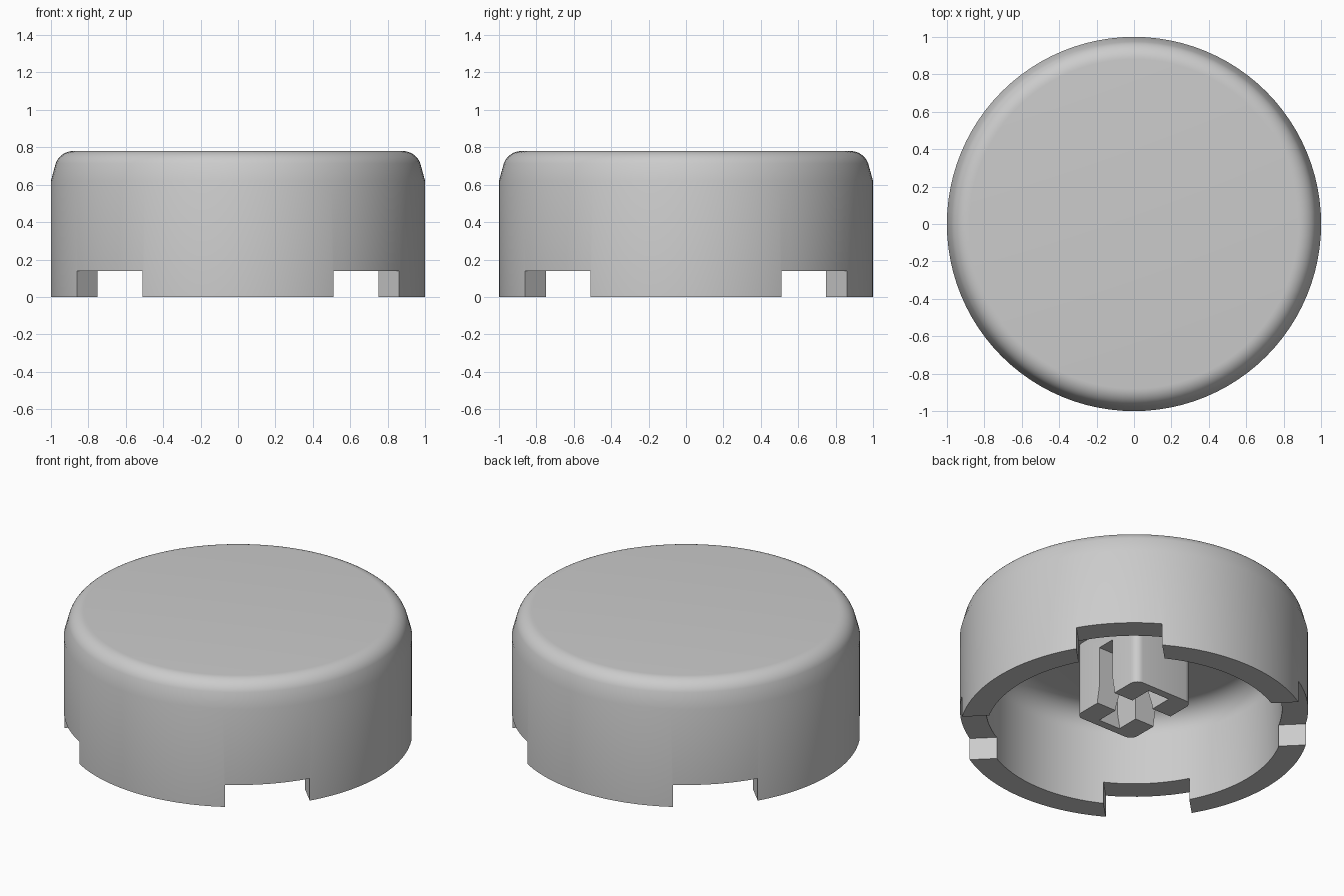
import bpy, bmesh, math
from mathutils import Matrix

old = bpy.data.objects.get("Cube")
if old:
    bpy.data.objects.remove(old)

grey = bpy.data.materials.new("light_grey")
grey.use_nodes = True
grey.diffuse_color = (0.6, 0.6, 0.6, 1)
grey.node_tree.nodes["Principled BSDF"].inputs["Base Color"].default_value = (0.6, 0.6, 0.6, 1)


def make(name, bm):
    bmesh.ops.recalc_face_normals(bm, faces=bm.faces)
    mesh = bpy.data.meshes.new(name)
    bm.to_mesh(mesh)
    bm.free()
    mesh.materials.append(grey)
    obj = bpy.data.objects.new(name, mesh)
    bpy.context.collection.objects.link(obj)
    return obj


def arc(cx, cz, r, start, end, steps=8):
    angles = [math.radians(start + (end - start) * i / steps) for i in range(steps + 1)]
    return [(cx + r * math.cos(a), cz + r * math.sin(a)) for a in angles]


def lathe(name, profile, steps=96):
    bm = bmesh.new()
    verts = [bm.verts.new((r, 0, z)) for r, z in profile]
    edges = [bm.edges.new(pair) for pair in zip(verts, verts[1:])]
    bmesh.ops.spin(bm, geom=verts + edges, axis=(0, 0, 1), cent=(0, 0, 0),
                   angle=math.tau, steps=steps)
    bmesh.ops.remove_doubles(bm, verts=bm.verts, dist=1e-4)
    return make(name, bm)


def box(name, size, centre, turn=0, round_corners=0):
    bm = bmesh.new()
    bmesh.ops.create_cube(bm, size=1, matrix=Matrix.Rotation(turn, 4, "Z")
                          @ Matrix.Translation(centre) @ Matrix.Diagonal((*size, 1)))
    if round_corners:
        upright = [e for e in bm.edges if abs(e.verts[0].co.z - e.verts[1].co.z) > 0.1]
        bmesh.ops.bevel(bm, geom=upright, offset=round_corners, segments=5,
                        profile=0.5, affect="EDGES")
    return make(name, bm)


def cross_cutter(name, layers, long_x, long_y):
    # Stacked plus-shaped sections of varying arm half-width
    bm = bmesh.new()
    rings = []
    for z, w in layers:
        outline = [(long_x, -w), (long_x, w), (w, w), (w, long_y), (-w, long_y), (-w, w)]
        outline += [(-x, -y) for x, y in outline]
        rings.append([bm.verts.new((x, y, z)) for x, y in outline])
    for low, high in zip(rings, rings[1:]):
        for i in range(len(low)):
            j = (i + 1) % len(low)
            bm.faces.new((low[i], low[j], high[j], high[i]))
    bm.faces.new(rings[0])
    bm.faces.new(rings[-1])
    return make(name, bm)


def cut(obj, cutter):
    cutter.hide_render = True
    mod = obj.modifiers.new("cut", "BOOLEAN")
    mod.operation, mod.solver, mod.object = "DIFFERENCE", "EXACT", cutter
    bpy.context.view_layer.objects.active = obj
    bpy.ops.object.modifier_apply(modifier=mod.name)
    bpy.data.objects.remove(cutter)


def smooth(obj):
    bpy.ops.object.select_all(action="DESELECT")
    obj.select_set(True)
    bpy.context.view_layer.objects.active = obj
    bpy.ops.object.shade_smooth_by_angle(angle=math.radians(32))


# Hollow round cap: outer wall, sloped shoulder, rounded rim, filleted inside
outside = [(1, 0), (1, 0.62)] + arc(0.88, 0.68, 0.1, 20, 90) + [(0, 0.78)]
inside = [(0, 0.6)] + arc(0.71, 0.46, 0.14, 90, 0) + [(0.85, 0)]
cap = lathe("cap", outside + inside + [(1, 0)])

# Four diagonal notches in the bottom rim
for side in (1, -1):
    cut(cap, box("notch_cutter", (3, 0.495, 0.28), (0, 0, 0), side * math.pi / 4))
smooth(cap)

# Stem under the ceiling with a plus-shaped socket, open on its left and right
stem = box("stem", (0.42, 0.54, 0.5), (0, 0, 0.39), round_corners=0.05)
cut(stem, cross_cutter("socket_cutter", [(0.1, 0.075), (0.16, 0.075), (0.24, 0.06), (0.5, 0.06)],
                       0.3, 0.22))
smooth(stem)
